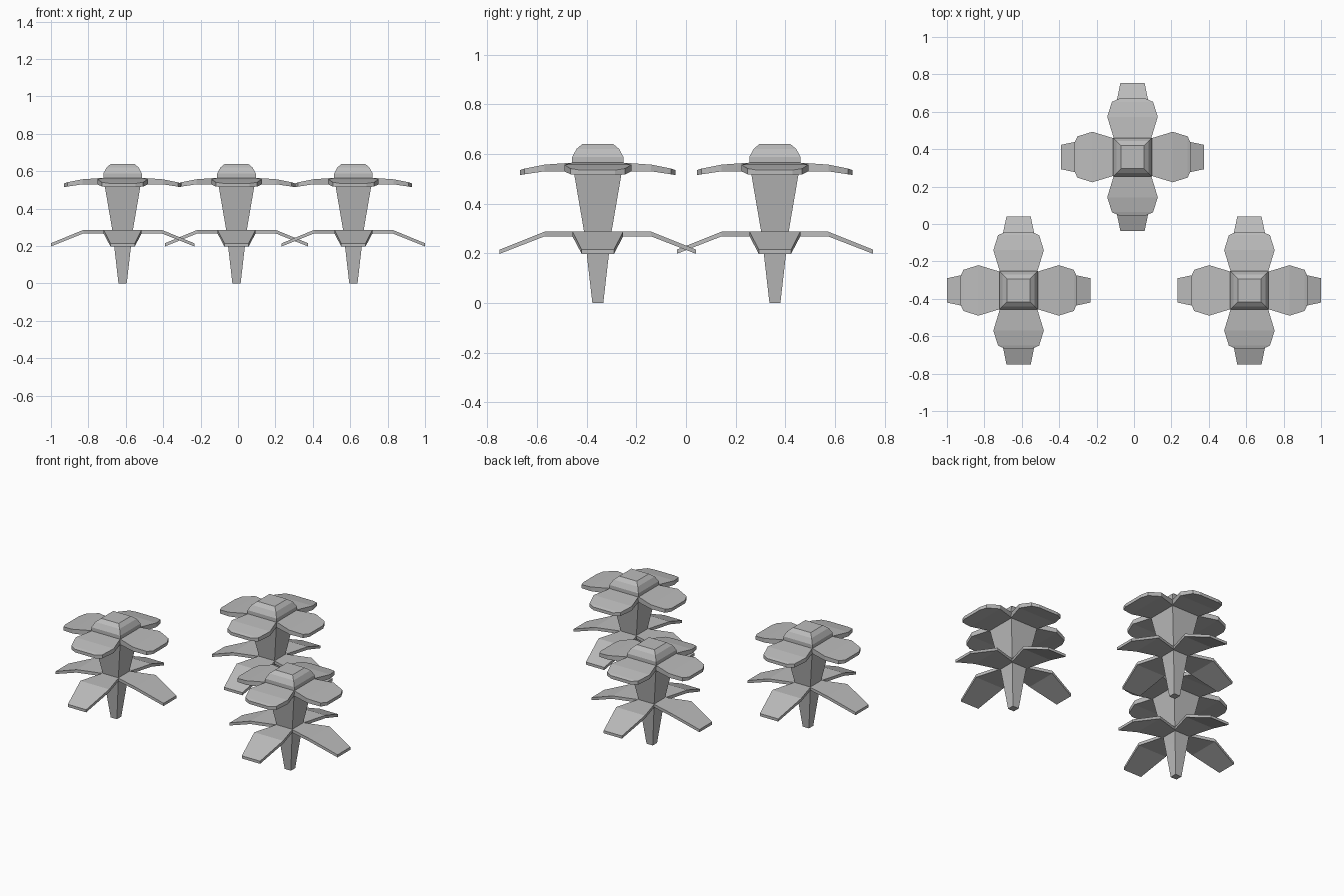
import bpy, bmesh, math
from mathutils import Matrix, Vector

cube = bpy.data.objects.get("Cube")
if cube:
    bpy.data.objects.remove(cube)

grey = bpy.data.materials.new("plain grey")
grey.use_nodes = True
colour = (0.5, 0.5, 0.5, 1)
grey.diffuse_color = colour
grey.node_tree.nodes["Principled BSDF"].inputs["Base Color"].default_value = colour


def finish(name, bm, location):
    bmesh.ops.recalc_face_normals(bm, faces=bm.faces)
    mesh = bpy.data.meshes.new(name)
    bm.to_mesh(mesh)
    bm.free()
    mesh.materials.append(grey)
    obj = bpy.data.objects.new(name, mesh)
    obj.location = location
    bpy.context.collection.objects.link(obj)


def square_tower(name, profile, location):
    """Stack square rings of (half width, height) and cap both ends."""
    bm = bmesh.new()
    rings = [[bm.verts.new((sx * w, sy * w, z))
              for sx, sy in ((-1, -1), (1, -1), (1, 1), (-1, 1))]
             for w, z in profile]
    for low, high in zip(rings, rings[1:]):
        for i in range(4):
            j = (i + 1) % 4
            bm.faces.new((low[i], low[j], high[j], high[i]))
    bm.faces.new(rings[0])
    bm.faces.new(rings[-1])
    finish(name, bm, location)


def blade(name, sections, angle, stretch, location):
    """Bent slab from sections of (distance, half width, top, bottom)."""
    bm = bmesh.new()
    turn = Matrix.Rotation(angle, 3, "Z")
    rings = []
    for d, w, top, bottom in sections:
        corners = ((-w, top), (w, top), (w, bottom), (-w, bottom))
        rings.append([bm.verts.new(turn @ Vector((d * stretch, y, z)))
                      for y, z in corners])
    for near, far in zip(rings, rings[1:]):
        for i in range(4):
            j = (i + 1) % 4
            bm.faces.new((near[i], near[j], far[j], far[i]))
    bm.faces.new(rings[0])
    bm.faces.new(rings[-1])
    finish(name, bm, location)


stem = [(0.022, 0), (0.045, 0.2), (0.055, 0.285), (0.097, 0.53)]
dome = [(0.1, 0.53), (0.103, 0.565), (0.103, 0.588), (0.086, 0.62), (0.062, 0.64)]
petal = [(0.06, 0.08, 0.565, 0.53), (0.1, 0.1, 0.565, 0.53),
         (0.215, 0.135, 0.557, 0.53), (0.295, 0.11, 0.541, 0.518),
         (0.313, 0.07, 0.535, 0.515)]
leaf = [(0.03, 0.05, 0.287, 0.268), (0.215, 0.102, 0.287, 0.268),
        (0.395, 0.065, 0.215, 0.198)]

# Three plants in a triangle
for label, x, y in (("right", -0.617, -0.355), ("left", 0.617, -0.355), ("back", -0.008, 0.358)):
    spot = (x, y, 0)
    square_tower(label + "_stem", stem, spot)
    square_tower(label + "_flower_dome", dome, spot)
    # Four petals and four leaves around each stem
    for n in range(4):
        angle = n * math.pi / 2
        blade(f"{label}_petal_{n + 1}", petal, angle, 1, spot)
        blade(f"{label}_leaf_{n + 1}", leaf, angle, 1 if n % 2 else 0.97, spot)
